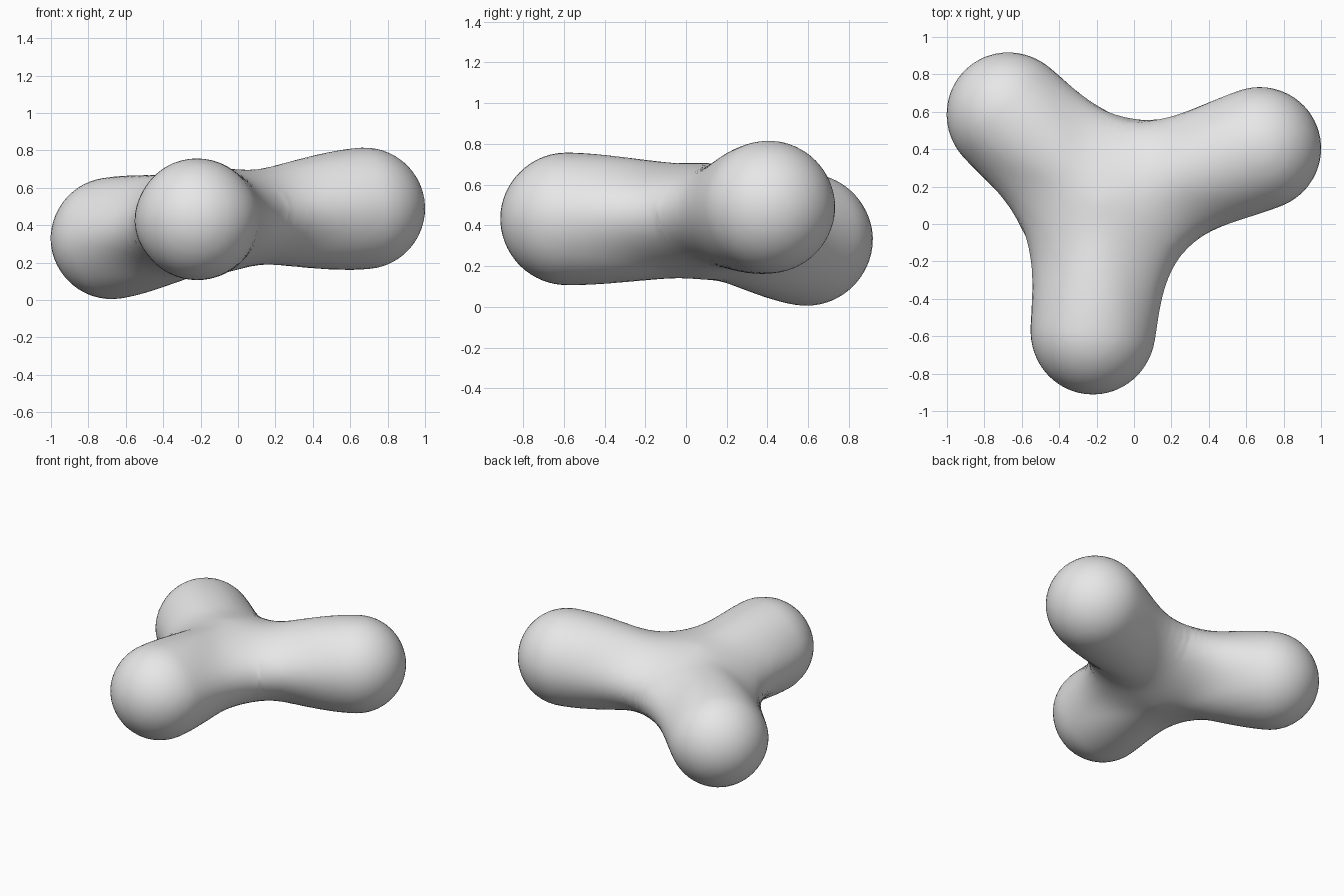
import bpy, bmesh, math
from mathutils import Vector, Matrix

cube = bpy.data.objects.get("Cube")
if cube:
    bpy.data.objects.remove(cube, do_unlink=True)

# Hub and the three rounded arms: (end centre, waist radius)
HUB = Vector((-0.15, 0.10, 0.42))
END_RADIUS = 0.325
ARMS = [
    (Vector((0.675, 0.405, 0.49)), 0.225),
    (Vector((-0.675, 0.59, 0.33)), 0.265),
    (Vector((-0.22, -0.585, 0.432)), 0.275),
]
left, back, front = (a[0] for a in ARMS)
NORMAL = (left - front).cross(back - front).normalized()


def arm_radius(t, waist):
    return waist + (END_RADIUS - waist) * t * t * (3 - 2 * t)


def distance(p):
    """Distance to the three arms, blended softly in the plane they share."""
    h = (p - HUB).dot(NORMAL)
    k = 0.02 + 0.13 * max(0.0, 1 - (h / 0.28) ** 2)
    total = 0.0
    ds = []
    for end, waist in ARMS:
        axis = end - HUB
        t = min(1.0, max(0.0, (p - HUB).dot(axis) / axis.length_squared))
        ds.append((p - HUB - axis * t).length - arm_radius(t, waist))
    low = min(ds)
    total = sum(math.exp((low - d) / k) for d in ds)
    return low - k * math.log(total)


def gradient(p, e=0.004):
    return Vector([
        (distance(p + d) - distance(p - d)) / (2 * e)
        for d in (Vector((e, 0, 0)), Vector((0, e, 0)), Vector((0, 0, e)))
    ])


# Rough body: overlapping balls along each arm
bm = bmesh.new()
for end, waist in ARMS:
    for i in range(9):
        t = i / 8
        bmesh.ops.create_icosphere(
            bm, subdivisions=3, radius=arm_radius(t, waist),
            matrix=Matrix.Translation(HUB.lerp(end, t)))
mesh = bpy.data.meshes.new("three_lobed_body")
bm.to_mesh(mesh)
bm.free()
body = bpy.data.objects.new("three_lobed_body", mesh)
bpy.context.collection.objects.link(body)
bpy.context.view_layer.objects.active = body
body.select_set(True)

# Fuse the balls into one even skin
remesh = body.modifiers.new("fuse", 'REMESH')
remesh.mode = 'VOXEL'
remesh.voxel_size = 0.04
bpy.ops.object.modifier_apply(modifier=remesh.name)

# Relax the skin and settle it on the blended shape
bm = bmesh.new()
bm.from_mesh(body.data)
for step in range(5):
    bmesh.ops.smooth_vert(bm, verts=bm.verts, factor=0.5,
                          use_axis_x=True, use_axis_y=True, use_axis_z=True)
    for v in bm.verts:
        g = gradient(v.co)
        move = g * (distance(v.co) / max(g.length_squared, 0.2))
        if move.length > 0.06:
            move *= 0.06 / move.length
        v.co -= move
for f in bm.faces:
    f.smooth = True
bm.to_mesh(body.data)
bm.free()

# One plain grey
grey = bpy.data.materials.new("light_grey")
grey.use_nodes = True
colour = (0.8, 0.8, 0.8, 1.0)
grey.diffuse_color = colour
grey.node_tree.nodes["Principled BSDF"].inputs["Base Color"].default_value = colour
body.data.materials.clear()
body.data.materials.append(grey)
